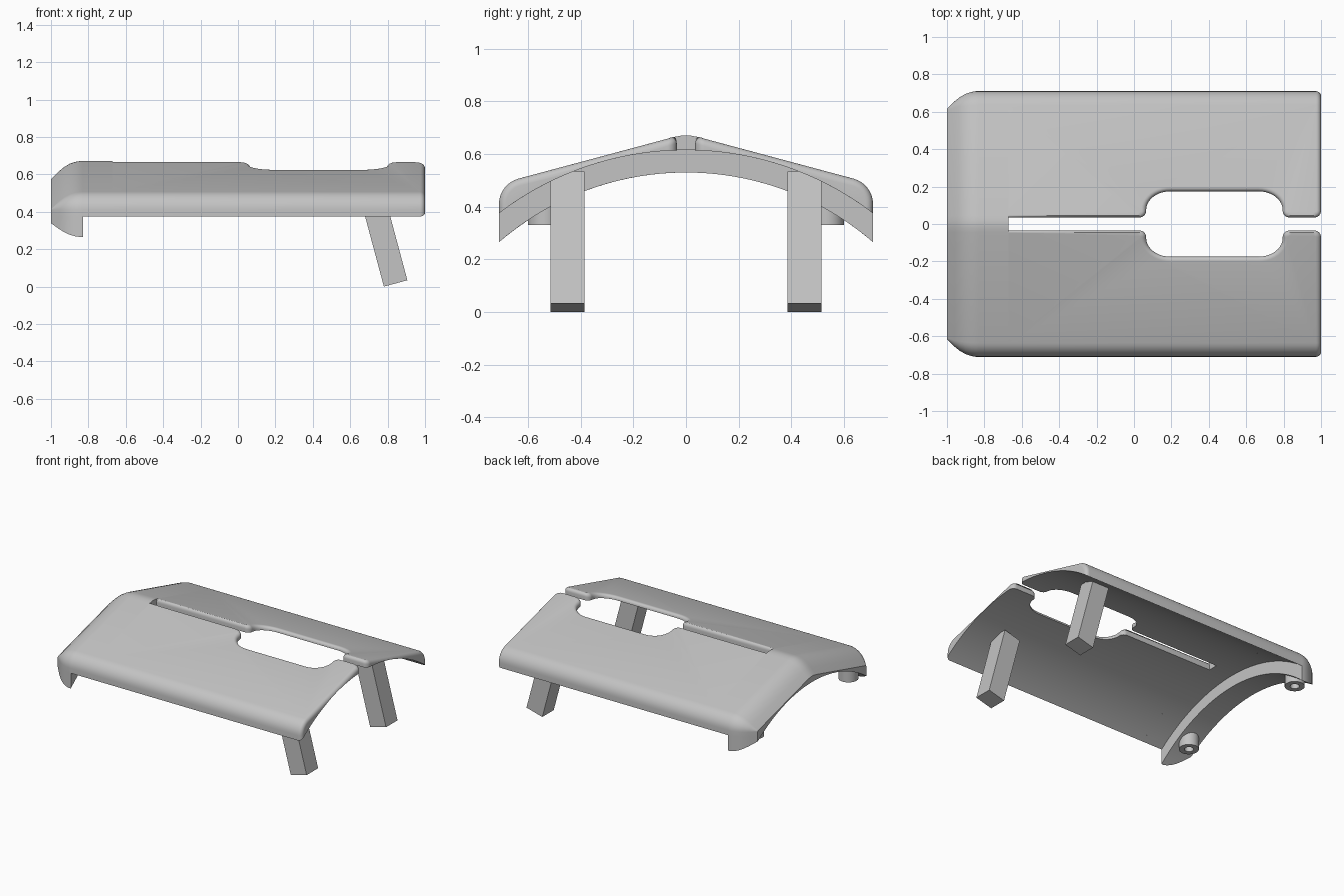
import bpy, bmesh, math
from mathutils import Matrix, Vector

if "Cube" in bpy.data.objects:
    bpy.data.objects.remove(bpy.data.objects["Cube"])

grey = bpy.data.materials.new("light_grey")
grey.diffuse_color = (0.55, 0.55, 0.55, 1)
grey.use_nodes = True
grey.node_tree.nodes["Principled BSDF"].inputs["Base Color"].default_value = grey.diffuse_color

AXIS_Z = -0.555               # axis height of the hollow underside
R_SHELL, R_LIP = 1.17, 1.085  # underside radii
SPLIT = -0.67                 # where the slot begins
TILT = math.radians(15)


def finish(name, bm, smooth=True):
    bmesh.ops.recalc_face_normals(bm, faces=bm.faces)
    me = bpy.data.meshes.new(name)
    bm.to_mesh(me)
    bm.free()
    ob = bpy.data.objects.new(name, me)
    bpy.context.collection.objects.link(ob)
    me.materials.append(grey)
    if smooth:
        bpy.ops.object.select_all(action='DESELECT')
        ob.select_set(True)
        bpy.context.view_layer.objects.active = ob
        bpy.ops.object.shade_smooth_by_angle(angle=math.radians(35))
    return ob


def loft(rings):
    """Closed solid through rings of equal point count."""
    bm = bmesh.new()
    vs = [[bm.verts.new(p) for p in r] for r in rings]
    n = len(vs[0])
    for a, b in zip(vs, vs[1:]):
        for i in range(n):
            j = (i + 1) % n
            bm.faces.new((a[i], a[j], b[j], b[i]))
    bm.faces.new(vs[0])
    bm.faces.new(vs[-1])
    bmesh.ops.remove_doubles(bm, verts=bm.verts, dist=1e-5)
    bmesh.ops.recalc_face_normals(bm, faces=bm.faces)
    return bm


def subtract(bm, cutter_bm):
    """Cut one solid from another, returning a new bmesh."""
    ob, cut = finish("work", bm, False), finish("cutter", cutter_bm, False)
    cut.hide_render = True
    mod = ob.modifiers.new("cut", 'BOOLEAN')
    mod.object, mod.operation, mod.solver = cut, 'DIFFERENCE', 'EXACT'
    dg = bpy.context.evaluated_depsgraph_get()
    out = bmesh.new()
    me = ob.evaluated_get(dg).to_mesh()
    out.from_mesh(me)
    ob.evaluated_get(dg).to_mesh_clear()
    for o in (ob, cut):
        bpy.data.objects.remove(o)
    return out


def roof(d, side_z):
    """Outer cross-section, inset by d: gable slopes with rounded shoulders."""
    r = 0.1 - d
    drop = d / math.cos(TILT)
    cy = 0.61
    cz = 0.677 - math.tan(TILT) * cy - 0.1 / math.cos(TILT)
    half = [(0.02, 0.6695 - drop), (0.045, 0.677 - math.tan(TILT) * 0.045 - drop)]
    for i in range(9):
        a = (math.pi / 2 - TILT) * (1 - i / 8)
        half.append((cy + r * math.cos(a), cz + r * math.sin(a)))
    half.append((cy + r, side_z))
    return [(-y, z) for y, z in reversed(half)] + [(0, 0.671 - drop)] + half


def station(x, d, radius, n=40):
    """Roof closed below by an arc."""
    top = roof(d, 0.375)
    w = top[-1][0]
    arc = []
    for i in range(n + 1):
        y = w - 2 * w * i / n
        arc.append((y, AXIS_Z + math.sqrt(radius ** 2 - y * y)))
    return [(x, y, z) for y, z in top + arc]


# Solid end of the cover, with rounded nose and a deeper lip underneath
nose = [(-1, 0.095), (-0.96, 0.055), (-0.93, 0.031), (-0.9, 0.014),
        (-0.87, 0.004), (-0.845, 0), (-0.83, 0)]
rings = [station(x, d, R_LIP) for x, d in nose]
rings += [station(-0.83, 0, R_SHELL), station(SPLIT, 0, R_SHELL)]
finish("cover_nose", loft(rings))


# Slot and rounded opening outline, seen from above
def corner(cx, cy, rx, ry, a0, a1, n=10):
    pts = []
    for i in range(n + 1):
        a = math.radians(a0 + (a1 - a0) * i / n)
        pts.append((cx + rx * math.cos(a), cy + ry * math.sin(a)))
    return pts


S, H, R = 0.035, 0.175, 0.036
side = [(-0.8, S)]
side += corner(0.065 - R, S + R, R, R, -90, 0)
side += corner(0.065 + 0.13, H - 0.1, 0.13, 0.1, 180, 90)
side += corner(0.795 - 0.13, H - 0.1, 0.13, 0.1, 90, 0)
side += corner(0.795 + R, S + R, R, R, 180, 270)
side += corner(1 - R, S + R, R, R, -90, 0)
side.append((1.1, S + R))
outline = side + [(x, -y) for x, y in reversed(side)]
slot_cutter = loft([[(x, y, z) for x, y in outline] for z in (0, 1)])

# Split main part of the cover: cut the slot, round its upper edges, hollow it
prism = loft([[(x, y, z) for y, z in roof(0, 0.15)] for x in (SPLIT, 1)])
main = subtract(prism, slot_cutter)
bmesh.ops.remove_doubles(main, verts=main.verts, dist=1e-5)
rim = []
for e in main.edges:
    if len(e.link_faces) != 2 or e.calc_face_angle(0) < math.radians(60):
        continue
    if max(v.co.z for v in e.verts) < 0.3:
        continue
    if all(v.co.x < SPLIT + 0.001 for v in e.verts):
        continue
    rim.append(e)
bmesh.ops.bevel(main, geom=rim, offset=0.027, offset_type='OFFSET', segments=5,
                profile=0.5, affect='EDGES', clamp_overlap=False)
hollow = bmesh.new()
bmesh.ops.create_cone(hollow, cap_ends=True, segments=256, radius1=R_SHELL,
                      radius2=R_SHELL, depth=4,
                      matrix=Matrix.Translation((0, 0, AXIS_Z)) @ Matrix.Rotation(math.pi / 2, 4, 'Y'))
main = subtract(main, hollow)
# Drop the hidden joint against the nose
joint = [f for f in main.faces if all(v.co.x < SPLIT + 0.001 for v in f.verts)]
bmesh.ops.delete(main, geom=joint, context='FACES')
finish("cover_halves", main)

for s, label in ((-1, "front"), (1, "back")):
    # Splayed square leg
    up = Vector((-math.sin(TILT), 0, math.cos(TILT)))
    across = Vector((math.cos(TILT), 0, math.sin(TILT)))
    foot = Vector((0.78, 0, 0))
    rings = []
    for h in (0, 0.518):
        a = foot + up * h
        b = a + across * 0.13
        rings.append([(p.x, s * y, p.z) for p, y in
                      ((a, 0.385), (b, 0.385), (b, 0.515), (a, 0.515))])
    finish(label + "_leg", loft(rings), False)

    # Hollow peg under the lip
    prof = [(0.03, 0.385), (0.03, 0.33), (0.065, 0.33), (0.065, 0.44)]
    rings = []
    for r, z in prof:
        rings.append([(-0.915 + r * math.cos(i * math.pi / 16),
                       s * 0.535 + r * math.sin(i * math.pi / 16), z) for i in range(32)])
    finish(label + "_peg", loft(rings))
